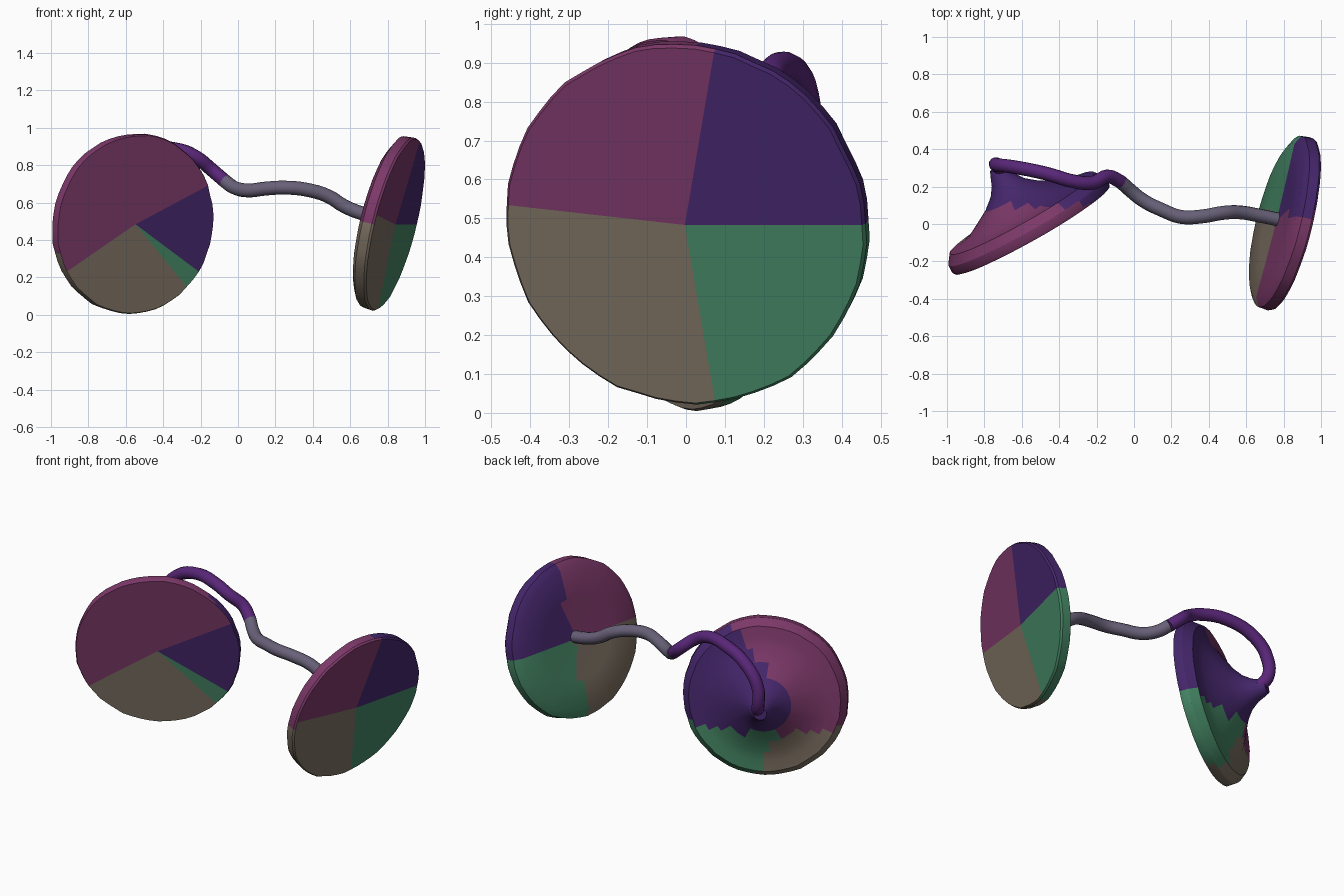
import bpy, bmesh, math, random
from mathutils import Vector

if "Cube" in bpy.data.objects:
    bpy.data.objects.remove(bpy.data.objects["Cube"])

random.seed(4)


def material(name, rgb):
    m = bpy.data.materials.new(name)
    m.diffuse_color = (*rgb, 1)
    m.use_nodes = True
    m.node_tree.nodes["Principled BSDF"].inputs["Base Color"].default_value = m.diffuse_color
    return m


PLUM = material("plum", (0.20, 0.04, 0.14))
INDIGO = material("indigo", (0.06, 0.02, 0.15))
GREEN = material("green", (0.06, 0.24, 0.13))
TAUPE = material("taupe", (0.20, 0.16, 0.12))
VIOLET = material("violet", (0.10, 0.02, 0.19))
GREY = material("grey_violet", (0.14, 0.12, 0.19))


def smooth(ob, angle):
    bpy.ops.object.select_all(action='DESELECT')
    ob.select_set(True)
    bpy.context.view_layer.objects.active = ob
    bpy.ops.object.shade_smooth_by_angle(angle=math.radians(angle))


def lathe_disc(name, centre, back_axis, profile, split_z, split_y, n=56):
    """Turn a (depth, radius) profile about back_axis, coloured in quadrants."""
    bm = bmesh.new()
    rot = Vector(back_axis).to_track_quat('Z', 'Y')
    place = lambda r, a, d: rot @ Vector((r * math.cos(a), r * math.sin(a), d)) + Vector(centre)
    # slightly uneven hand-cut edge
    wob = [1 + random.uniform(-.008, .005) for _ in range(n)]
    rings = [[bm.verts.new(place(r * wob[i], 2 * math.pi * i / n, d)) for i in range(n)]
             for d, r in profile]
    for a, b in zip(rings, rings[1:]):
        for i in range(n):
            j = (i + 1) % n
            bm.faces.new((a[i], a[j], b[j], b[i]))
    for ring, depth, flip in ((rings[0], profile[0][0], 1), (rings[-1], profile[-1][0], 0)):
        hub = bm.verts.new(place(0, 0, depth))
        for i in range(n):
            j = (i + 1) % n
            bm.faces.new((ring[j], ring[i], hub) if flip else (ring[i], ring[j], hub))
    bm.normal_update()
    for f in bm.faces:
        c = f.calc_center_median()
        f.material_index = (0 if c.z > split_z else 2) + (1 if c.y > split_y else 0)
    me = bpy.data.meshes.new(name)
    bm.to_mesh(me)
    bm.free()
    ob = bpy.data.objects.new(name, me)
    bpy.context.collection.objects.link(ob)
    for m in (PLUM, INDIGO, TAUPE, GREEN):
        me.materials.append(m)
    smooth(ob, 32)
    return ob


def cable(name, points, mat, radius=0.037):
    cu = bpy.data.curves.new(name + "_path", 'CURVE')
    cu.dimensions = '3D'
    cu.bevel_depth = radius
    cu.bevel_resolution = 4
    cu.resolution_u = 4
    cu.use_fill_caps = True
    sp = cu.splines.new('BEZIER')
    sp.bezier_points.add(len(points) - 1)
    for bp, p in zip(sp.bezier_points, points):
        bp.co = p
        bp.handle_left_type = bp.handle_right_type = 'AUTO'
    cu.materials.append(mat)
    ob = bpy.data.objects.new(name, cu)
    bpy.context.collection.objects.link(ob)
    bpy.ops.object.select_all(action='DESELECT')
    ob.select_set(True)
    bpy.context.view_layer.objects.active = ob
    bpy.ops.object.convert(target='MESH')
    smooth(bpy.context.object, 50)


# Left disc: bevelled rim, shallow groove, then a trumpet flaring into the cable
lathe_disc("left_disc", (-0.548, -0.032, 0.484), (-0.49, 0.865, 0.115),
           [(0, .478), (.012, .484), (.055, .482), (.105, .445), (.112, .38), (.125, .32),
            (.165, .245), (.21, .165), (.26, .105), (.31, .070), (.36, .050), (.385, .038)],
           0.32, 0.1)

# Right disc, flat on both sides with a bevelled inner rim
lathe_disc("right_disc", (0.842, -0.003, 0.483), (-1, 0.25, 0.25),
           [(0, .470), (.012, .477), (.065, .472), (.092, .425), (.088, .25), (.085, .04)],
           0.5, 0.05)

# Wavy cable from the trumpet tip over to the right disc
cable("cable_left", [(-.70, .275, .53), (-.73, .313, .58), (-.73, .315, .70), (-.645, .305, .815),
                     (-.47, .27, .885), (-.31, .225, .88), (-.22, .22, .84),
                     (-.14, .255, .775), (-.07, .225, .715)], VIOLET)
cable("cable_right", [(-.07, .225, .715), (-.02, .18, .68), (.05, .125, .665), (.15, .075, .675),
                      (.25, .038, .68), (.36, .04, .67), (.48, .06, .635), (.57, .062, .58),
                      (.67, .045, .54), (.79, .02, .51)], GREY)
